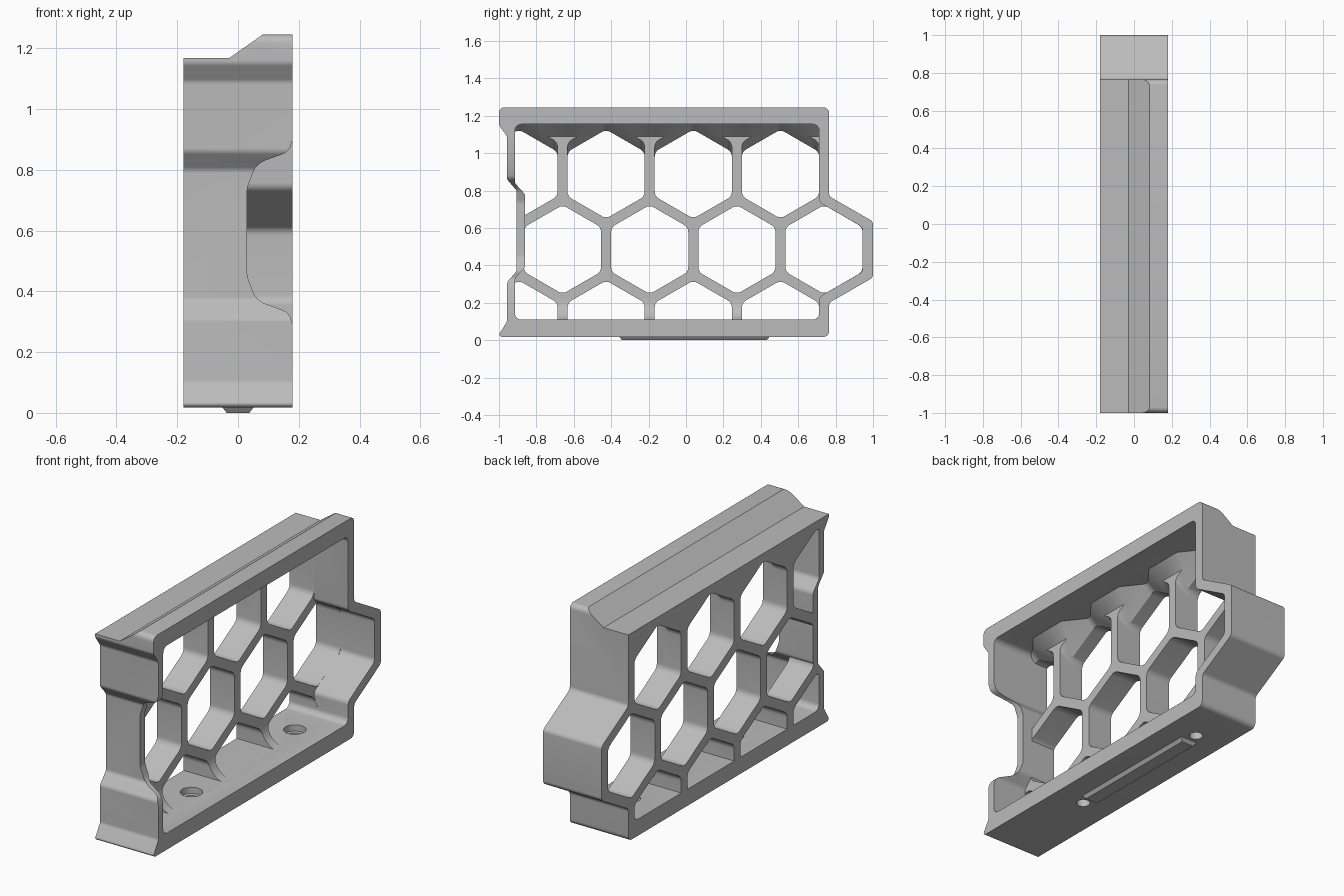
import bpy, bmesh, math
from mathutils import Vector

cube = bpy.data.objects.get("Cube")
if cube:
    bpy.data.objects.remove(cube, do_unlink=True)

gray = bpy.data.materials.new("plain gray")
gray.use_nodes = True
gray.diffuse_color = (0.5, 0.5, 0.5, 1)
gray.node_tree.nodes["Principled BSDF"].inputs["Base Color"].default_value = (0.5, 0.5, 0.5, 1)


def rounded(points, radius, steps=6):
    """Replace each corner of a closed 2D outline with a smooth arc."""
    out, pts = [], [Vector(p) for p in points]
    for i, p in enumerate(pts):
        a, b = pts[i - 1] - p, pts[(i + 1) % len(pts)] - p
        half = a.angle(b) / 2
        cut = min(radius / math.tan(half), 0.48 * a.length, 0.48 * b.length)
        s, e = p + a.normalized() * cut, p + b.normalized() * cut
        r = cut * math.tan(half)
        centre = p + (a.normalized() + b.normalized()).normalized() * (r / math.sin(half))
        u, v = s - centre, e - centre
        sweep = u.angle(v)
        for k in range(steps + 1):
            t = k / steps
            out.append(centre + (u * math.sin((1 - t) * sweep) + v * math.sin(t * sweep)) / math.sin(sweep))
    return out


def grown(points, amount):
    """Offset a closed outline outwards by a mitre at every corner."""
    pts = [Vector(p) for p in points]
    area = sum(pts[i - 1].cross(p) for i, p in enumerate(pts))
    sign, out = math.copysign(1, area), []
    for i, p in enumerate(pts):
        d1, d2 = (p - pts[i - 1]).normalized(), (pts[(i + 1) % len(pts)] - p).normalized()
        n1, n2 = Vector((d1.y, -d1.x)) * sign, Vector((d2.y, -d2.x)) * sign
        out.append(p + (n1 + n2) * (amount / (1 + n1.dot(n2))))
    return out


def prism(name, points, axis, start, end, lift=0):
    """Extrude a y-z outline along x, or an x-z outline along y."""
    bm = bmesh.new()
    rings = []
    for d, up in ((start, 0), (end, lift)):
        rings.append([bm.verts.new((d, p[0], p[1] + up) if axis == "x" else (p[0], d, p[1] + up))
                      for p in points])
    bm.faces.new(rings[0])
    bm.faces.new(rings[1])
    for i in range(len(points)):
        bm.faces.new((rings[0][i - 1], rings[0][i], rings[1][i], rings[1][i - 1]))
    bmesh.ops.recalc_face_normals(bm, faces=bm.faces)
    return finish(name, bm)


def finish(name, bm):
    mesh = bpy.data.meshes.new(name)
    bm.to_mesh(mesh)
    bm.free()
    mesh.materials.append(gray)
    obj = bpy.data.objects.new(name, mesh)
    bpy.context.collection.objects.link(obj)
    return obj


def combine(target, other, operation="DIFFERENCE"):
    mod = target.modifiers.new("cut", "BOOLEAN")
    mod.operation, mod.solver, mod.object = operation, "EXACT", other
    bpy.context.view_layer.update()
    graph = bpy.context.evaluated_depsgraph_get()
    result = bpy.data.meshes.new_from_object(target.evaluated_get(graph))
    target.modifiers.clear()
    target.data = result
    bpy.data.objects.remove(other, do_unlink=True)


def hexagon(y, z, radius):
    return [(y + radius * math.sin(k * math.pi / 3), z + radius * math.cos(k * math.pi / 3)) for k in range(6)]


def cylinder(name, y, radius, low, high):
    ring = [(radius * math.cos(k * math.pi / 16), radius * math.sin(k * math.pi / 16)) for k in range(32)]
    bm = bmesh.new()
    rings = [[bm.verts.new((a, y + b, z)) for a, b in ring] for z in (low, high)]
    bm.faces.new(rings[0])
    bm.faces.new(rings[1])
    for i in range(32):
        bm.faces.new((rings[0][i - 1], rings[0][i], rings[1][i], rings[1][i - 1]))
    bmesh.ops.recalc_face_normals(bm, faces=bm.faces)
    return finish(name, bm)


# Outer ring: flared front, recessed grip and half hexagon at the back
outline = [(-1, 1.245), (-1, 1.15), (-0.957, 1.09), (-0.957, 0.86), (-0.905, 0.80), (-0.905, 0.37),
           (-0.957, 0.31), (-0.957, 0.1), (-1, 0.03), (-0.99, 0.018), (0.765, 0.018), (0.765, 0.2),
           (1, 0.335), (1, 0.635), (0.765, 0.77), (0.765, 1.245)]
cavity = [(-0.915, 1.155), (-0.915, 0.84), (-0.86, 0.78), (-0.86, 0.39), (-0.915, 0.33), (-0.915, 0.11),
          (0.712, 0.11), (0.712, 0.232), (0.945, 0.366), (0.945, 0.604), (0.712, 0.738), (0.712, 1.155)]
frame = prism("bracket_frame", rounded(outline, 0.03), "x", -0.18, 0.18)
combine(frame, prism("cavity_cutter", rounded(cavity, 0.035), "x", -0.5, 0.5))

# Honeycomb web with a curved foot and a sloping head
foot = [(-0.03 + 0.11 * (1 - math.sin(a)), 0.105 + 0.12 * (1 - math.cos(a)))
        for a in [k * math.pi / 16 for k in range(9)]]
web = prism("honeycomb_web", [(-0.18, 0.06), (0.08, 0.06)] + foot + [(-0.03, 1.09), (0.035, 1.157), (-0.18, 1.157)],
            "y", -1.1, 1.1)
combine(web, prism("web_trim", rounded(grown(cavity, 0.015), 0.03), "x", -0.5, 0.5), "INTERSECT")
pitch, middle = 0.466, 0.485
for row in (-1, 0, 1):
    for k in range(4):
        y = -0.66 + pitch * (k - (0.5 if row else 0))
        cell = rounded(hexagon(y, middle + row * pitch * 0.866, 0.238), 0.045)
        combine(web, prism("cell_cutter", cell, "x", -0.5, 0.5))
        if row == 1:
            # Upper cells open upwards along the sloping ceiling
            combine(web, prism("slope_cutter", cell, "x", -0.1, 0.2, 0.22))
combine(frame, web, "UNION")

# Stepped top rail
combine(frame, prism("rail_cutter", [(-0.5, 1.168), (-0.028, 1.168), (0.083, 1.246), (0.083, 1.5), (-0.5, 1.5)],
                     "y", -1.5, 1.5))

# Relief in the front wall with flowing ends
low = [(0.3, 0.25), (0.18, 0.28), (0.17, 0.33), (0.06, 0.37), (0.03, 0.45)]
high = [(x, 1.19 - z) for x, z in reversed(low)]
combine(frame, prism("relief_cutter", rounded(low + high, 0.07), "y", -1.2, -0.8))

# Counterbored screw holes in the floor
for y in (-0.41, 0.5):
    combine(frame, cylinder("bore_cutter", y, 0.035, -0.1, 0.2))
    combine(frame, cylinder("counterbore_cutter", y, 0.057, 0.075, 0.2))

# Tapered locating ridge under the floor
bm = bmesh.new()
bmesh.ops.create_cube(bm, size=1)
for v in bm.verts:
    inset = 0.018 if v.co.z < 0 else 0
    v.co = (math.copysign(0.055 - inset, v.co.x), 0.045 + math.copysign(0.405 - inset, v.co.y),
            0 if v.co.z < 0 else 0.022)
ridge = finish("locating_ridge", bm)

for obj in (frame, ridge):
    bpy.ops.object.select_all(action="DESELECT")
    obj.select_set(True)
    bpy.context.view_layer.objects.active = obj
    bpy.ops.object.shade_smooth_by_angle(angle=math.radians(30))
